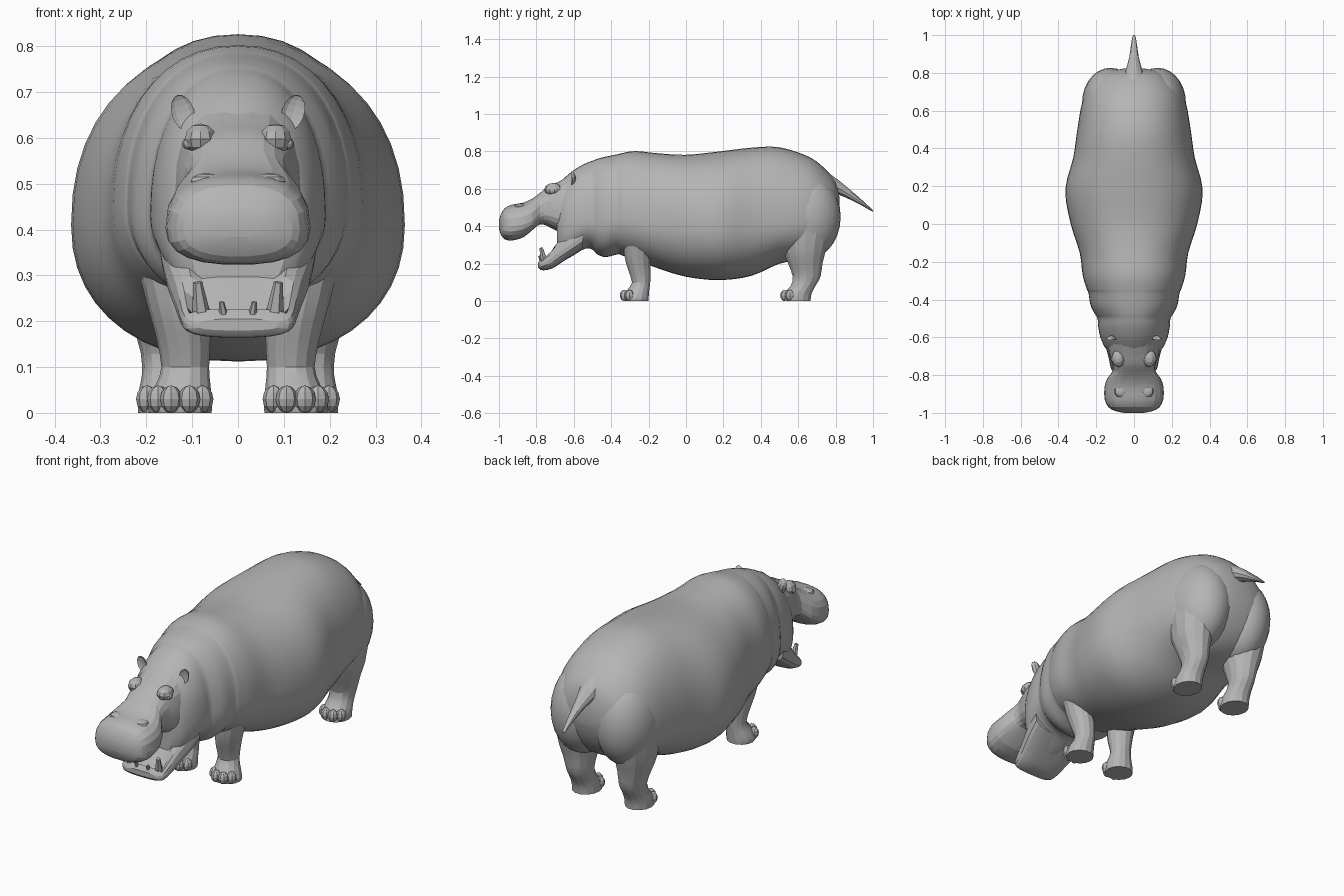
import bpy, bmesh, math
from mathutils import Vector, Matrix

if "Cube" in bpy.data.objects:
    bpy.data.objects.remove(bpy.data.objects["Cube"])

hide = bpy.data.materials.new("grey hide")
hide.diffuse_color = (0.46, 0.46, 0.46, 1)
hide.use_nodes = True
hide.node_tree.nodes["Principled BSDF"].inputs["Base Color"].default_value = hide.diffuse_color


def finish(name, bm, smooth=0):
    bmesh.ops.recalc_face_normals(bm, faces=bm.faces)
    me = bpy.data.meshes.new(name)
    bm.to_mesh(me)
    bm.free()
    me.materials.append(hide)
    ob = bpy.data.objects.new(name, me)
    bpy.context.collection.objects.link(ob)
    if smooth:
        bpy.ops.object.select_all(action='DESELECT')
        ob.select_set(True)
        bpy.context.view_layer.objects.active = ob
        bpy.ops.object.shade_smooth_by_angle(angle=math.radians(smooth))
    return ob


def resample(rows, sub):
    # Catmull-Rom interpolation of the section table
    out = []
    for i in range(len(rows) - 1):
        p = [rows[max(0, min(len(rows) - 1, i + k))] for k in (-1, 0, 1, 2)]
        for s in range(sub):
            t = s / sub
            out.append([b + 0.5 * t * (c - a + t * (2*a - 5*b + 4*c - d + t * (3*(b - c) + d - a)))
                        for a, b, c, d in zip(*p)])
    return out + [list(rows[-1])]


def skin(rings):
    bm = bmesh.new()
    vs = [[bm.verts.new(p) for p in r] for r in rings]
    n = len(vs[0])
    for a, b in zip(vs, vs[1:]):
        for i in range(n):
            bm.faces.new((a[i], a[(i + 1) % n], b[(i + 1) % n], b[i]))
    bm.faces.new(vs[0])
    bm.faces.new(vs[-1])
    return bm


def power(v, e):
    return math.copysign(abs(v) ** (2 / e), v)


def loft_y(rows, n, sub, e):
    # rows: y, top, bottom, half width, height of the widest point
    rings = []
    for y, top, bot, hw, mid in resample(rows, sub):
        ring = []
        for i in range(n):
            a = 2 * math.pi * i / n
            c, s = power(math.cos(a), e), power(math.sin(a), e)
            ring.append((hw * c, y, mid + s * ((top - mid) if s > 0 else (mid - bot))))
        rings.append(ring)
    return skin(rings)


def loft_z(rows, n, sub, sx):
    # rows: z, centre x, centre y, radius x, radius y
    return skin([[(sx * (x + rx * math.cos(2 * math.pi * i / n)),
                   y + ry * math.sin(2 * math.pi * i / n), z) for i in range(n)]
                 for z, x, y, rx, ry in resample(rows, sub)])


def blob(name, loc, rad, seg=12, smooth=0, rot=None):
    bm = bmesh.new()
    bmesh.ops.create_uvsphere(bm, u_segments=seg, v_segments=max(6, seg // 2), radius=1)
    m = Matrix.Translation(loc) @ (rot or Matrix()) @ Matrix.Diagonal((*rad, 1))
    bm.transform(m)
    return finish(name, bm, smooth)


# Barrel body, neck with folds, back of the head
body = [
    (.822, .55, .46, .06, .50), (.80, .635, .385, .155, .48), (.75, .70, .30, .215, .46),
    (.66, .77, .235, .27, .44), (.50, .822, .20, .30, .42), (.35, .82, .135, .322, .42),
    (.18, .80, .112, .364, .41), (.0, .782, .13, .335, .42), (-.15, .79, .175, .288, .43),
    (-.27, .802, .22, .272, .44), (-.345, .79, .245, .25, .45), (-.365, .785, .25, .241, .45),
    (-.43, .772, .235, .23, .44), (-.475, .76, .25, .208, .43), (-.50, .75, .275, .193, .43),
    (-.54, .735, .28, .19, .43), (-.60, .70, .245, .178, .42), (-.66, .65, .215, .15, .41),
    (-.69, .62, .24, .11, .41)]
finish("body", loft_y(body, 44, 3, 2.2), 30)

# Upper muzzle
muzzle = [
    (-.58, .70, .36, .15, .45), (-.68, .64, .37, .135, .48), (-.74, .612, .40, .115, .49),
    (-.78, .58, .41, .114, .47), (-.82, .55, .38, .143, .43), (-.87, .527, .34, .157, .41),
    (-.93, .517, .323, .155, .40), (-.97, .497, .33, .135, .40), (-.99, .465, .355, .10, .40),
    (-1.0, .43, .385, .05, .41)]
finish("upper_muzzle", loft_y(muzzle, 22, 2, 2.5), 14)

# Open lower jaw with a hollowed tray
jaw = [
    (-.55, .42, .28, .17, .35), (-.62, .38, .235, .158, .30), (-.68, .33, .195, .142, .26),
    (-.72, .285, .172, .132, .23), (-.76, .24, .164, .124, .205), (-.78, .218, .168, .112, .195),
    (-.79, .205, .18, .085, .19)]
bm = loft_y(jaw, 22, 2, 3)
for v in bm.verts:
    mid_z = .19 + max(0, v.co.y + .78) * .7
    if -.77 < v.co.y < -.67 and abs(v.co.x) < .1 and v.co.z > mid_z + .01:
        v.co.z -= .022
finish("lower_jaw", bm, 14)


def tooth(name, base, tip, r):
    base, tip = Vector(base), Vector(tip)
    d = tip - base
    bm = bmesh.new()
    bmesh.ops.create_cone(bm, cap_ends=True, segments=6, radius1=r, radius2=r * .45, depth=d.length)
    bm.transform(Matrix.Translation((base + tip) / 2) @ d.to_track_quat('Z', 'Y').to_matrix().to_4x4())
    finish(name, bm)


rear_leg = [
    (.40, .16, .64, .11, .14), (.27, .16, .635, .095, .115), (.20, .155, .638, .077, .094),
    (.13, .15, .645, .062, .076), (.08, .15, .625, .06, .068), (.04, .15, .597, .068, .076),
    (0, .15, .592, .068, .076)]
front_leg = [
    (.40, .16, -.25, .08, .09), (.25, .134, -.26, .068, .072), (.17, .12, -.25, .06, .062),
    (.10, .115, -.24, .052, .05), (.06, .12, -.255, .06, .06), (.02, .126, -.266, .07, .068),
    (0, .126, -.266, .068, .066)]

for side, sx in (("left", 1), ("right", -1)):
    # Legs with four toes each
    for leg, rows in (("rear", rear_leg), ("front", front_leg)):
        finish(f"{leg}_leg_{side}", loft_z(rows, 14, 2, sx), 20)
        fx, fy = rows[-1][1:3]
        for k in range(4):
            a = math.radians(-66 + 44 * k)
            blob(f"{leg}_toe_{side}_{k + 1}",
                 (sx * (fx + .053 * math.sin(a)), fy - .016 - .05 * math.cos(a), .03),
                 (.024, .026, .03), 8)
    # Haunch muscle
    blob(f"haunch_{side}", (sx * .125, .64, .45), (.15, .187, .23), 28, 30)
    # Cupped ear, hollow side forward
    bm = bmesh.new()
    bmesh.ops.create_uvsphere(bm, u_segments=10, v_segments=8, radius=1)
    for v in bm.verts:
        if v.co.y < 0:
            v.co.y *= -.4
    bm.transform(Matrix.Translation((sx * .12, -.615, .655)) @ Matrix.Rotation(sx * .3, 4, 'Y')
                 @ Matrix.Diagonal((.026, .026, .04, 1)))
    finish(f"ear_{side}", bm)
    # Brow, eye and nostril bump
    blob(f"brow_{side}", (sx * .082, -.71, .597), (.036, .048, .034), 10)
    blob(f"eye_{side}", (sx * .108, -.715, .588), (.014, .018, .014), 8)
    blob(f"nostril_{side}", (sx * .07, -.885, .505), (.035, .035, .018), 10)
    # Tusk and front tooth
    tooth(f"tusk_{side}", (sx * .078, -.755, .20), (sx * .088, -.775, .285), .022)
    tooth(f"front_tooth_{side}", (sx * .028, -.765, .19), (sx * .036, -.785, .242), .013)

# Tapered tail
tail = [(.76, .69, .58, .06, .63), (.82, .645, .565, .042, .60), (.88, .595, .54, .026, .565),
        (.94, .542, .51, .017, .525), (.985, .50, .484, .010, .492), (1.0, .486, .478, .004, .482)]
finish("tail", loft_y(tail, 10, 2, 2), 30)
